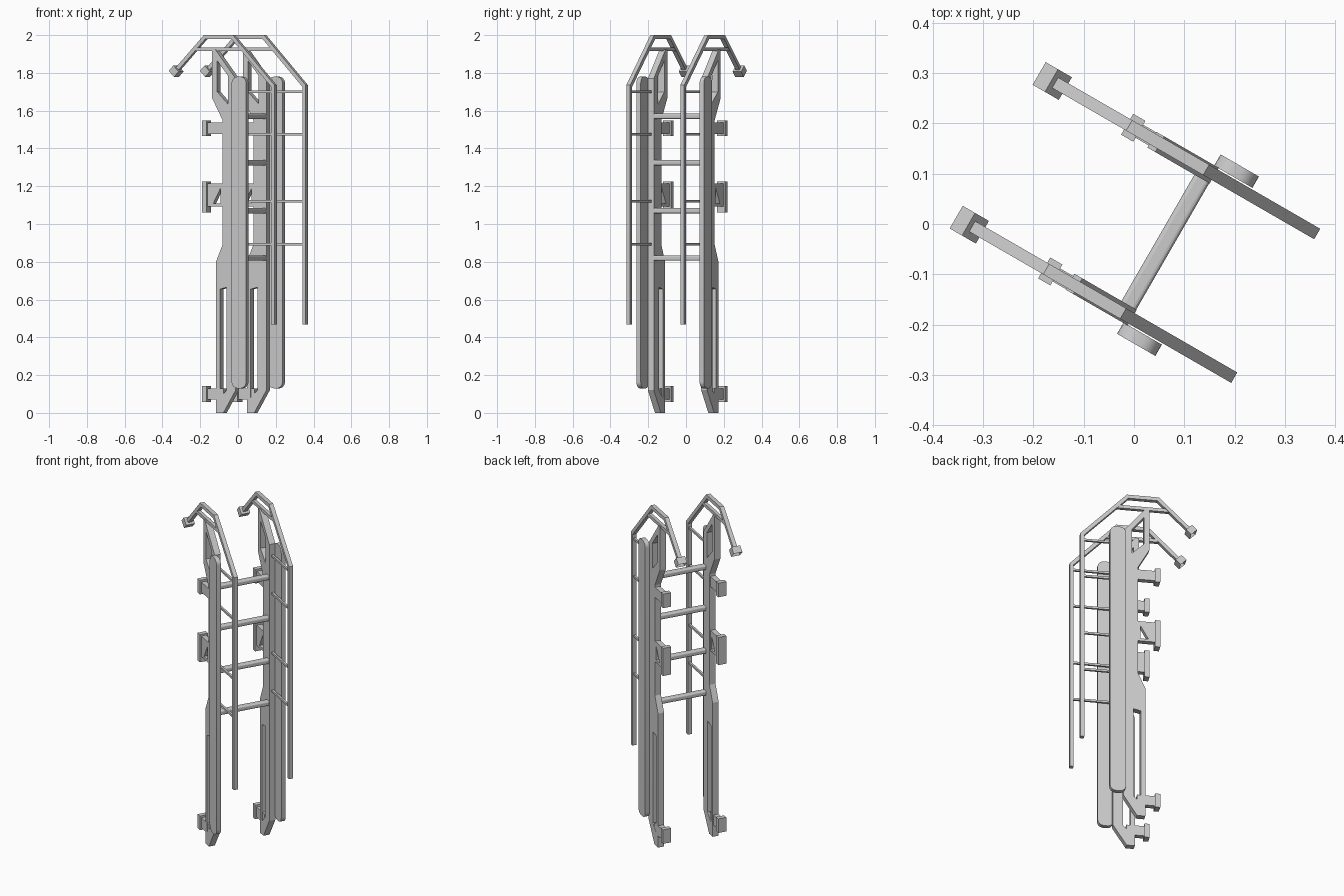
import bpy, bmesh, math
from mathutils import Matrix, Vector

old = bpy.data.objects.get("Cube")
if old:
    bpy.data.objects.remove(old, do_unlink=True)

grey = bpy.data.materials.new("light_grey")
grey.use_nodes = True
grey.diffuse_color = (0.6, 0.6, 0.6, 1)
grey.node_tree.nodes["Principled BSDF"].inputs["Base Color"].default_value = (0.6, 0.6, 0.6, 1)

TURN = Matrix.Rotation(math.radians(-30), 4, "Z")   # whole ladder is turned about z
MID = 0.165                                         # distance of each side frame from the centre


def finish(bm, name):
    bmesh.ops.recalc_face_normals(bm, faces=bm.faces)
    bm.transform(TURN)
    mesh = bpy.data.meshes.new(name)
    bm.to_mesh(mesh)
    bm.free()
    mesh.materials.append(grey)
    ob = bpy.data.objects.new(name, mesh)
    bpy.context.collection.objects.link(ob)
    return ob


def prism(name, loops, y0, y1):
    """Extrude an outline (first loop) with holes (other loops) from y0 to y1."""
    bm = bmesh.new()
    edges = []
    for loop in loops:
        vs = [bm.verts.new((x, y0, z)) for x, z in loop]
        edges += [bm.edges.new((a, b)) for a, b in zip(vs, vs[1:] + vs[:1])]
    bmesh.ops.triangle_fill(bm, edges=edges, use_beauty=True)
    ext = bmesh.ops.extrude_face_region(bm, geom=bm.faces[:])
    moved = [g for g in ext["geom"] if isinstance(g, bmesh.types.BMVert)]
    bmesh.ops.translate(bm, verts=moved, vec=(0, y1 - y0, 0))
    return finish(bm, name)


def rect(x0, x1, z0, z1):
    return [(x0, z0), (x1, z0), (x1, z1), (x0, z1)]


def rounded(x0, x1, z0, z1, r, steps=6):
    pts = []
    corners = [(x1 - r, z1 - r), (x0 + r, z1 - r), (x0 + r, z0 + r), (x1 - r, z0 + r)]
    for k, (cx, cz) in enumerate(corners):
        for i in range(steps + 1):
            a = math.pi / 2 * (k + i / steps)
            pts.append((cx + r * math.cos(a), cz + r * math.sin(a)))
    return pts


def strip(path, width):
    """Outline of a bar with mitred bends that follows the path."""
    p = [Vector(q) for q in path]
    left, right = [], []
    for i, q in enumerate(p):
        a = (q - p[i - 1]).normalized() if i else (p[1] - q).normalized()
        b = (p[i + 1] - q).normalized() if i < len(p) - 1 else a
        n = Vector((-a.y - b.y, a.x + b.x)).normalized()
        n *= width / 2 / n.dot(Vector((-a.y, a.x)))
        left.append(tuple(q + n))
        right.append(tuple(q - n))
    return left + right[::-1]


def hook_foot(name, centre, angle, y):
    """Tilted block at the hook end, hollow on its outer face."""
    bm = bmesh.new()
    bmesh.ops.create_cube(bm, size=1, matrix=Matrix.Diagonal((0.04, 0.052, 0.045, 1)))
    end = [f for f in bm.faces if f.normal.x < -0.9]
    bmesh.ops.inset_region(bm, faces=end, thickness=0.008)
    bmesh.ops.translate(bm, verts=end[0].verts[:], vec=(0.02, 0, 0))
    bm.transform(Matrix.Translation((centre[0], y, centre[1])) @ Matrix.Rotation(-angle, 4, "Y"))
    return finish(bm, name)


plate_outline = [(-0.03, 0), (0.015, 0), (0.09, 0.12), (0.09, 1.77), (-0.035, 1.925),
                 (-0.053, 1.925), (-0.053, 1.665), (0.01, 1.55), (0.01, 0.89), (-0.03, 0.8)]
lower_slot = [(-0.006, 0.08), (0.035, 0.12), (0.035, 0.665), (-0.006, 0.655)]
top_window = [(-0.023, 1.70), (0.043, 1.635), (0.043, 1.785), (-0.023, 1.865)]
hook_path = [(0.315, 0.467), (0.315, 1.731), (0.066, 1.99), (-0.102, 1.99), (-0.272, 1.82)]

for side, tag in ((-1, "front"), (1, "back")):
    def part(name, loops, near, far):
        return prism(tag + "_" + name, loops, side * near, side * far)

    def centred(name, loops, half):
        return part(name, loops, MID - half, MID + half)

    # Side plate and the rounded stringer on its outer face
    part("side_plate", [plate_outline, lower_slot, top_window], 0.145, 0.181)
    stringer = part("stringer", [rounded(0.08, 0.168, 0.13, 1.78, 0.035)], 0.18, 0.206)
    bpy.context.view_layer.objects.active = stringer
    stringer.select_set(True)
    bpy.ops.object.shade_smooth_by_angle(angle=math.radians(30))
    stringer.select_set(False)

    # Hooked handrail with its tie bar, struts and foot
    centred("handrail", [strip(hook_path, 0.021)], 0.012)
    centred("handrail_tie", [rect(-0.168, 0.128, 1.915, 1.934)], 0.010)
    for z in (0.893, 1.12, 1.475, 1.70):
        centred("handrail_strut", [rect(0.085, 0.31, z - 0.006, z + 0.006)], 0.006)
    hook_foot(tag + "_hook_foot", (-0.283, 1.809), math.radians(45), side * MID)

    # Wall brackets: a stem and a wider flange
    for z in (0.1, 1.507):
        centred("bracket_stem", [rect(-0.09, 0.015, z - 0.03, z + 0.03)], 0.015)
        centred("bracket_flange", [rect(-0.111, -0.083, z - 0.042, z + 0.042)], 0.024)
    gusset_hole = [(-0.048, 1.108), (-0.003, 1.108), (-0.003, 1.19)]
    centred("middle_bracket_stem", [rect(-0.09, 0.015, 1.093, 1.215), gusset_hole], 0.015)
    centred("middle_bracket_flange", [rect(-0.111, -0.083, 1.06, 1.225)], 0.024)

# Rungs between the side plates
for z in (0.82, 1.07, 1.325, 1.57):
    prism("rung", [rounded(0.055, 0.089, z - 0.014, z + 0.014, 0.008, 3)], -0.15, 0.15)
